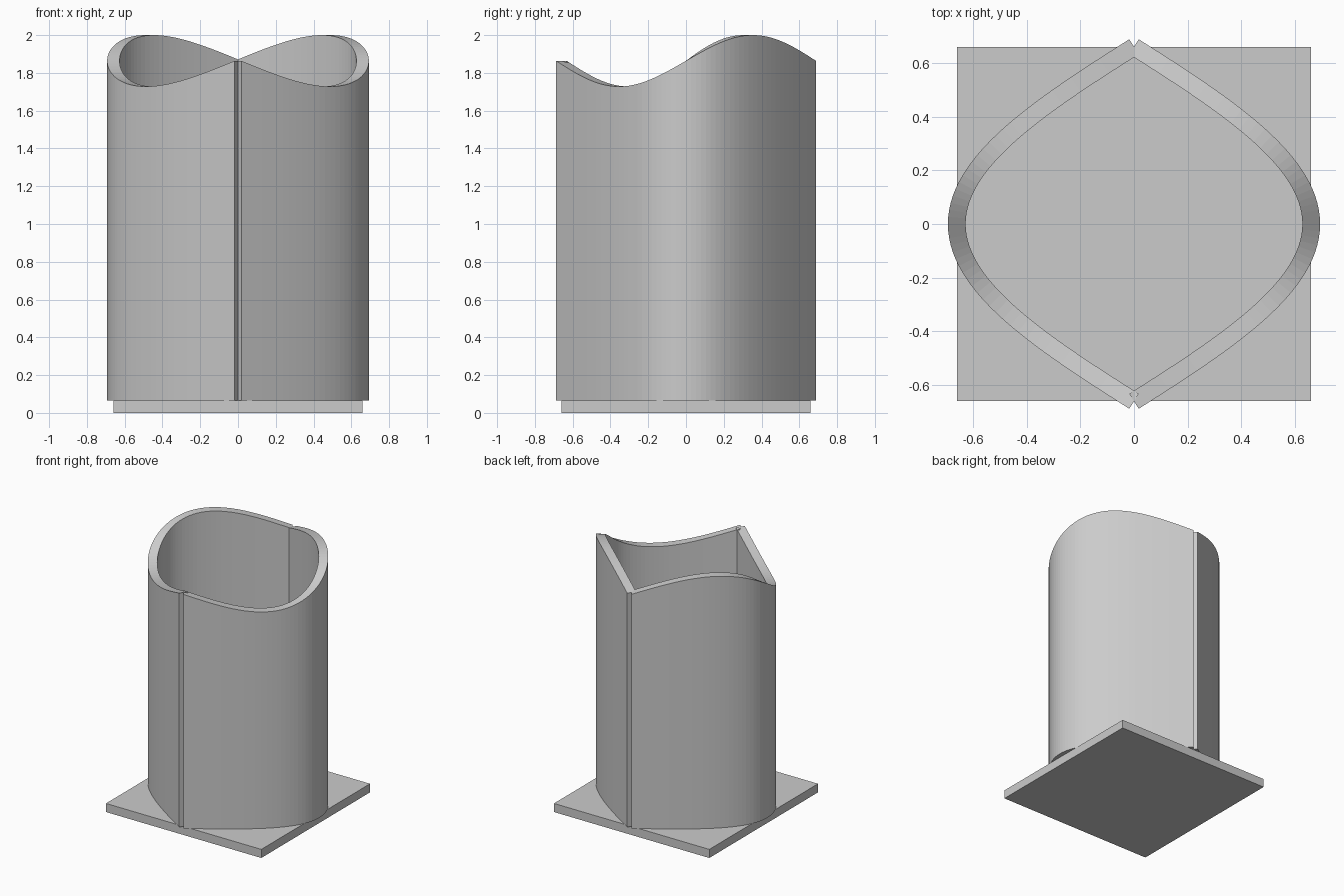
import bpy, bmesh
from math import sin, cos, pi, hypot

HALF = 0.66        # half width of the plate and of the wall centre line
BASE = 0.066       # plate thickness
RIM = 1.864        # mean rim height
WAVE = 0.136       # rim wave amplitude
OFFSET = 0.033     # half wall thickness
STEPS = 56

cube = bpy.data.objects.get("Cube")
if cube:
    bpy.data.objects.remove(cube, do_unlink=True)

grey = bpy.data.materials.new("light_grey")
grey.use_nodes = True
colour = (0.6, 0.6, 0.6, 1)
grey.diffuse_color = colour
grey.node_tree.nodes["Principled BSDF"].inputs["Base Color"].default_value = colour


def finish(name, bm):
    bmesh.ops.recalc_face_normals(bm, faces=bm.faces)
    mesh = bpy.data.meshes.new(name)
    bm.to_mesh(mesh)
    bm.free()
    mesh.materials.append(grey)
    obj = bpy.data.objects.new(name, mesh)
    bpy.context.collection.objects.link(obj)
    return obj


def wall(name, side):
    """Sine-curved panel of even thickness with a wavy rim."""
    bm = bmesh.new()
    rings = []
    for i in range(STEPS + 1):
        t = 2 * i / STEPS - 1
        x, y = HALF * cos(t * pi / 2), HALF * t
        nx, ny = 1, pi / 2 * sin(t * pi / 2)
        length = hypot(nx, ny)
        dx, dy = OFFSET * nx / length, OFFSET * ny / length
        top = RIM + WAVE * sin(pi * t)
        corners = ((-1, BASE), (1, BASE), (1, top), (-1, top))
        rings.append([bm.verts.new((side * (x + s * dx), y + s * dy, z))
                      for s, z in corners])
    for a, b in zip(rings, rings[1:]):
        for k in range(4):
            n = (k + 1) % 4
            bm.faces.new((a[k], a[n], b[n], b[k]))
    bm.faces.new(rings[0])
    bm.faces.new(rings[-1])
    return finish(name, bm)


# Square base plate
bm = bmesh.new()
bmesh.ops.create_cube(bm, size=1)
bmesh.ops.scale(bm, vec=(2 * HALF, 2 * HALF, BASE), verts=bm.verts)
bmesh.ops.translate(bm, vec=(0, 0, BASE / 2), verts=bm.verts)
finish("base_plate", bm)

# Two curved walls meeting at the front and back seams
wall("left_wall", 1)
wall("right_wall", -1)
